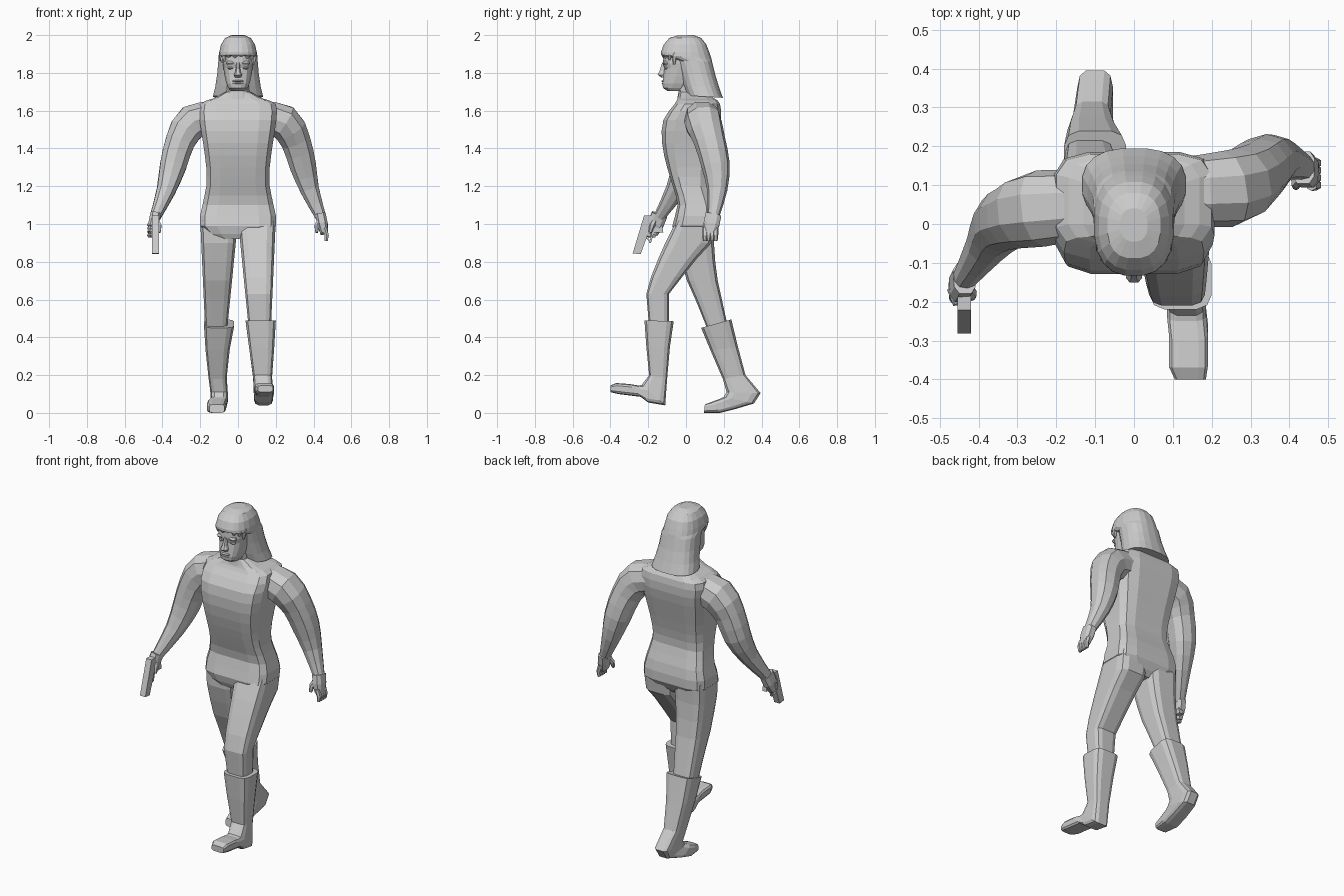
import bpy, bmesh, math
from mathutils import Vector

if "Cube" in bpy.data.objects:
    bpy.data.objects.remove(bpy.data.objects["Cube"], do_unlink=True)

shade = 0.6
grey = bpy.data.materials.new("plain grey")
grey.use_nodes = True
grey.diffuse_color = (shade, shade, shade, 1)
grey.node_tree.nodes["Principled BSDF"].inputs["Base Color"].default_value = grey.diffuse_color


def skin(name, rings):
    """Join a list of closed rings into one capped, flat-shaded solid."""
    bm = bmesh.new()
    loops = [[bm.verts.new(point) for point in ring] for ring in rings]
    count = len(loops[0])
    for lower, upper in zip(loops, loops[1:]):
        for i in range(count):
            j = (i + 1) % count
            bm.faces.new((lower[i], lower[j], upper[j], upper[i]))
    bm.faces.new(loops[0])
    bm.faces.new(loops[-1])
    bmesh.ops.recalc_face_normals(bm, faces=bm.faces)
    mesh = bpy.data.meshes.new(name)
    bm.to_mesh(mesh)
    bm.free()
    mesh.materials.append(grey)
    obj = bpy.data.objects.new(name, mesh)
    bpy.context.collection.objects.link(obj)


def outline(count, power):
    """Unit rounded-square outline with a flat side facing each axis."""
    points = []
    for i in range(count):
        angle = math.tau * (i + 0.5) / count
        c, s = math.cos(angle), math.sin(angle)
        points.append((math.copysign(abs(c) ** (2 / power), c),
                       math.copysign(abs(s) ** (2 / power), s)))
    reach = max(u for u, v in points)
    return [(u / reach, v / reach) for u, v in points]


def refine(rows):
    """Add a smoothly interpolated row between each pair of rows."""
    rows = [Vector(row) for row in rows]
    result = [rows[0]]
    for i in range(len(rows) - 1):
        before, after = rows[max(i - 1, 0)], rows[min(i + 2, len(rows) - 1)]
        result.append((9 * (rows[i] + rows[i + 1]) - before - after) / 16)
        result.append(rows[i + 1])
    return result


def body(name, sections, count=12, power=3.0):
    """Sections: centre x, half width, front y, front z, back y, back z."""
    rings = []
    for x, half, front, front_z, back, back_z in sections:
        start, end = Vector((x, front, front_z)), Vector((x, back, back_z))
        rings.append([start.lerp(end, (v + 1) / 2) + Vector((u * half, 0, 0))
                      for u, v in outline(count, power)])
    skin(name, rings)


def level(name, sections, x=0, **style):
    """Sections: height, half width, front y, back y."""
    body(name, [(x, half, front, z, back, z) for z, half, front, back in sections], **style)


def limb(name, path, radii, count=8, power=2.3, stretch=1.1):
    """Tube along a path, with its depth stretched against its width."""
    points = [Vector(point) for point in path]
    rings = []
    for i, point in enumerate(points):
        along = (points[min(i + 1, len(points) - 1)] - points[max(i - 1, 0)]).normalized()
        depth = (Vector((0, 1, 0)) - along * along.y).normalized()
        across = along.cross(depth)
        rings.append([point + radii[i] * (across * u + depth * v * stretch)
                      for u, v in outline(count, power)])
    skin(name, rings)


def plate(name, points, x, half):
    """Side outline in y and z, pushed across x."""
    skin(name, [[(side, y, z) for y, z in points] for side in (x - half, x + half)])


def bump(name, x, y, z, half, height, depth=0.008):
    """Small facial ridge standing out towards the front."""
    root = y + 0.04
    level(name, [(z - height, half * 0.8, y + depth, root), (z, half, y, root),
                 (z + height, half * 0.8, y + depth, root)], x=x, count=8)


# Torso and neck
level("torso", refine([
    (.92, .12, -.05, .11), (.99, .201, -.072, .16), (1.1, .188, -.045, .15), (1.2, .168, -.07, .12),
    (1.3, .168, -.1, .13), (1.43, .185, -.127, .16), (1.55, .203, -.12, .185),
    (1.635, .2, -.06, .18), (1.665, .13, -.045, .15), (1.7, .065, -.035, .1)]), power=4.5)
level("neck", [(1.64, .08, -.05, .1), (1.7, .06, -.04, .07), (1.8, .055, -.05, .07)])

# Legs narrow from hip to boot and part in mid stride
strides = {
    "left_leg": (1, [(1.02, -.05, .15), (.9, -.11, .135), (.82, -.145, .06),
                     (.72, -.185, -.02), (.63, -.21, -.09), (.45, -.195, -.09)]),
    "right_leg": (-1, [(1.02, -.05, .15), (.9, -.05, .148), (.8, -.025, .155),
                       (.7, .005, .168), (.6, .05, .19), (.44, .115, .225)])}
for name, (side, rows) in strides.items():
    sections = []
    for z, front, back in rows:
        drop = 1.8 * (1.02 - z)
        sections.append((side * (.1 + .015 * drop), .1 - .04 * drop, front, z, back, z))
    body(name, sections, power=4.2)

# Boots, from cuff through heel to toe
body("left_boot", [
    (.12, .08, -.22, .49, -.065, .485), (.125, .067, -.21, .35, -.085, .35),
    (.13, .05, -.195, .2, -.1, .18), (.135, .05, -.235, .148, -.11, .04),
    (.135, .05, -.25, .145, -.2, .055), (.14, .05, -.3, .153, -.24, .085),
    (.14, .05, -.37, .158, -.36, .1), (.145, .04, -.4, .145, -.4, .11)], power=4)
body("right_boot", [
    (-.1, .08, .08, .45, .24, .495), (-.108, .064, .13, .33, .275, .35),
    (-.108, .048, .195, .18, .315, .2), (-.1, .046, .215, .11, .395, .105),
    (-.1, .046, .2, .085, .36, .05), (-.11, .05, .18, .075, .26, .02),
    (-.115, .05, .14, .06, .18, 0), (-.112, .04, .1, .045, .095, 0)], power=4)

# Arms: shared bend seen from the front, swung apart in depth
bend = [(.12, 1.57), (.24, 1.54), (.305, 1.44), (.343, 1.31), (.38, 1.18), (.437, 1.04)]
girth = refine([(radius, 0) for radius in (.08, .092, .078, .07, .05, .029)])
swings = {"left": (1, (.085, .09, .125, .157, .165, .145)),
          "right": (-1, (.05, .04, .02, 0, -.055, -.14))}
for name, (side, depths) in swings.items():
    path = refine([(side * x, y, z) for (x, z), y in zip(bend, depths)])
    limb(name + "_arm", path, [row[0] for row in girth], count=10, stretch=1.03)

    # Hands hang from the wrist; the right one closes round the grip
    wrist = path[-1]
    lean = -.02 if side > 0 else -.04

    def reach(out, forward, down):
        return wrist + Vector((side * out, forward, -down))

    limb(name + "_palm", [reach(0, 0, -.01), reach(.01, lean / 2, .04), reach(.02, lean, .09)],
         (.028, .028, .02), power=3, stretch=1.5)
    for i in range(4):
        if side > 0:
            y = i * .019 - .045
            finger = [reach(.02, y, .06), reach(.033, y, .1), reach(.03, y, .13)]
        else:
            z = .045 + i * .018
            finger = [reach(.03, -.025, z), reach(.02, -.06, z), reach(-.01, -.055, z)]
        limb(name + "_finger", finger, (.012, .011, .008), count=6)
    limb(name + "_thumb", [reach(0, -.02, .01), reach(-.02, -.04, .05), reach(-.02, -.05, .085)],
         (.014, .012, .007), count=6)

# Pistol pointing down
grip_x = -.437
plate("pistol_body", [(-.222, 1.045), (-.165, 1.045), (-.24, .84), (-.282, .845)], grip_x, .018)
plate("pistol_grip", [(-.205, 1), (-.19, .955), (-.12, .955), (-.125, .99)], grip_x, .013)
plate("trigger_guard_front", [(-.22, .93), (-.185, .9), (-.185, .91), (-.22, .94)], grip_x, .006)
plate("trigger_guard_side", [(-.195, .9), (-.185, .9), (-.17, .955), (-.18, .955)], grip_x, .006)

# Head and face
level("head", [
    (1.705, .04, -.1, 0), (1.72, .052, -.122, .02), (1.745, .062, -.125, .04),
    (1.78, .07, -.12, .07), (1.825, .077, -.114, .08), (1.85, .08, -.122, .08),
    (1.92, .08, -.118, .08)], count=16, power=2.6)
level("nose", [(1.775, .016, -.13, -.1), (1.79, .021, -.15, -.1), (1.81, .013, -.14, -.1),
               (1.855, .008, -.126, -.1)], count=8)
bump("upper_lip", 0, -.132, 1.757, .03, .005)
bump("lower_lip", 0, -.13, 1.745, .028, .005)
for side in (-1, 1):
    bump("brow", side * .036, -.124, 1.852, .026, .01)
    bump("eye", side * .036, -.115, 1.826, .018, .008)

# Long hair: dome, forehead ledge, then the fall down the back
hair = [(.035, -.045, 1.998, .04, 2), (.068, -.088, 1.985, .08, 1.985),
        (.09, -.118, 1.95, .108, 1.95), (.1, -.133, 1.91, .125, 1.905),
        (.103, -.133, 1.895, .135, 1.875), (.104, -.055, 1.865, .138, 1.86),
        (.11, -.035, 1.8, .155, 1.79), (.12, -.015, 1.73, .175, 1.725),
        (.133, .005, 1.68, .195, 1.668)]
body("hair", [(0, *row) for row in hair], count=20, power=2.5)

# Jagged fringe locks hanging from the hairline
locks = 8
for i in range(locks):
    angle = math.pi * (i + 0.5) / locks
    x, y = .084 * math.cos(angle), -.06 - .068 * math.sin(angle)
    tip = 1.835 + .045 * math.sin(angle) + .008 * (i % 2)
    level("fringe_lock", [(1.91, .014, y + .01, y + .03), (1.89, .016, y, y + .025),
                          (tip, .004, y + .006, y + .015)], x=x, count=6)
